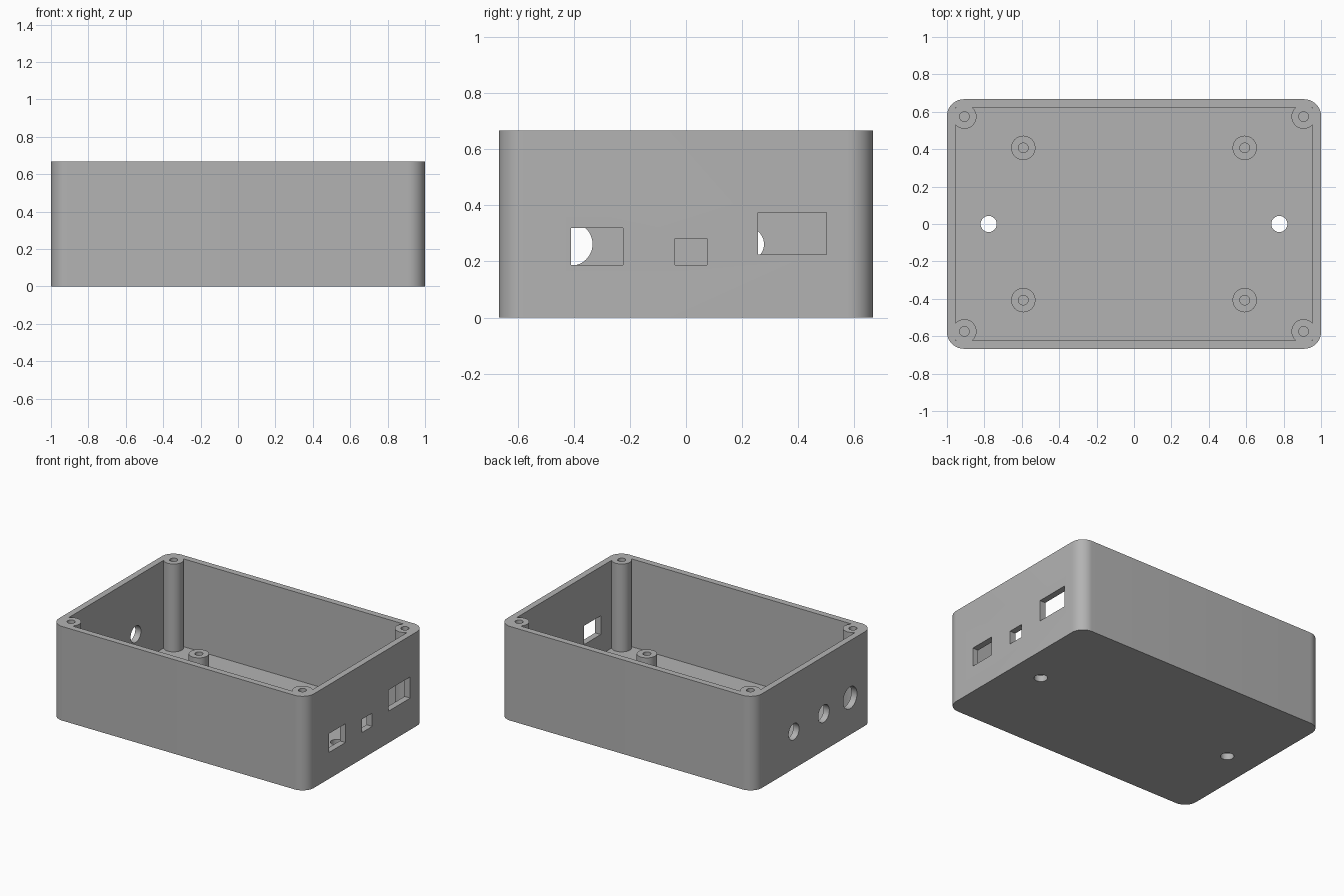
import bpy
import bmesh
from math import cos, sin, pi, radians
from mathutils import Matrix

HX, HY, H = 1.0, 0.667, 0.667      # outer half sizes and height
WALL, CORNER = 0.0445, 0.09

cube = bpy.data.objects.get("Cube")
if cube:
    bpy.data.objects.remove(cube, do_unlink=True)

grey = bpy.data.materials.new("grey plastic")
grey.use_nodes = True
colour = (0.45, 0.45, 0.45, 1)
grey.diffuse_color = colour
grey.node_tree.nodes["Principled BSDF"].inputs["Base Color"].default_value = colour


def finish(name, bm):
    bmesh.ops.recalc_face_normals(bm, faces=bm.faces)
    mesh = bpy.data.meshes.new(name)
    bm.to_mesh(mesh)
    bm.free()
    mesh.materials.append(grey)
    obj = bpy.data.objects.new(name, mesh)
    bpy.context.collection.objects.link(obj)
    return obj


def smooth(obj):
    bpy.ops.object.select_all(action="DESELECT")
    obj.select_set(True)
    bpy.context.view_layer.objects.active = obj
    bpy.ops.object.shade_smooth_by_angle(angle=radians(30))


def add_box(bm, x0, x1, y0, y1, z0, z1):
    m = Matrix.Translation(((x0 + x1) / 2, (y0 + y1) / 2, (z0 + z1) / 2))
    m = m @ Matrix.Diagonal((x1 - x0, y1 - y0, z1 - z0, 1))
    bmesh.ops.create_cube(bm, size=1, matrix=m)


def add_cylinder(bm, centre, radius, depth, turn=None):
    m = Matrix.Translation(centre) @ (turn or Matrix.Identity(4))
    bmesh.ops.create_cone(bm, cap_ends=True, segments=48, radius1=radius,
                          radius2=radius, depth=depth, matrix=m)


def tube(name, x, y, z0, z1, outer=0.065, inner=0.026, n=48):
    """Hollow screw post, lathed from a closed rectangular profile."""
    bm = bmesh.new()
    profile = [(inner, z0), (outer, z0), (outer, z1), (inner, z1)]
    rings = [[bm.verts.new((x + r * cos(2 * pi * i / n), y + r * sin(2 * pi * i / n), z))
              for r, z in profile] for i in range(n)]
    for i in range(n):
        a, b = rings[i], rings[(i + 1) % n]
        for j in range(4):
            k = (j + 1) % 4
            bm.faces.new((a[j], b[j], b[k], a[k]))
    smooth(finish(name, bm))


# Outer block with rounded vertical corners
bm = bmesh.new()
outline = []
for i, (sx, sy) in enumerate([(1, 1), (-1, 1), (-1, -1), (1, -1)]):
    for step in range(13):
        a = (i + step / 12) * pi / 2
        outline.append(bm.verts.new((sx * (HX - CORNER) + CORNER * cos(a),
                                     sy * (HY - CORNER) + CORNER * sin(a), 0)))
base = bm.faces.new(outline)
top = bmesh.ops.extrude_face_region(bm, geom=[base], use_keep_orig=True)
bmesh.ops.translate(bm, vec=(0, 0, H),
                    verts=[v for v in top["geom"] if isinstance(v, bmesh.types.BMVert)])
case = finish("case_shell", bm)

# Cavity cutter
bm = bmesh.new()
add_box(bm, WALL - HX, HX - WALL, WALL - HY, HY - WALL, WALL, H + 0.2)
cavity = finish("cavity_cutter", bm)

# Port and hole cutters
bm = bmesh.new()
for y0, y1, z0, z1 in [(-0.41, -0.225, 0.187, 0.32),
                       (-0.04, 0.075, 0.187, 0.281),
                       (0.257, 0.50, 0.225, 0.375)]:
    add_box(bm, HX - 0.1, HX + 0.1, y0, y1, z0, z1)
sideways = Matrix.Rotation(pi / 2, 4, "Y")
for y, r in [(0.22, 0.058), (-0.115, 0.062), (-0.41, 0.077)]:
    add_cylinder(bm, (-HX, y, 0.262), r, 0.2, sideways)
for side in (-1, 1):
    add_cylinder(bm, (side * 0.777, 0, 0), 0.043, 0.2)
ports = finish("port_cutter", bm)

for cutter in (cavity, ports):
    cutter.hide_render = True
    mod = case.modifiers.new("cut", "BOOLEAN")
    mod.operation = "DIFFERENCE"
    mod.solver = "EXACT"
    mod.object = cutter
    bpy.context.view_layer.objects.active = case
    bpy.ops.object.modifier_apply(modifier=mod.name)
    bpy.data.objects.remove(cutter, do_unlink=True)
smooth(case)

# Corner lid posts and floor standoffs
for sx, x_name in ((1, "left"), (-1, "right")):
    for sy, y_name in ((-1, "front"), (1, "back")):
        tube(f"lid_post_{y_name}_{x_name}", sx * 0.907, sy * 0.574, 0.02, H)
        tube(f"standoff_{y_name}_{x_name}", sx * 0.592, sy * 0.407, 0.02, 0.15)
